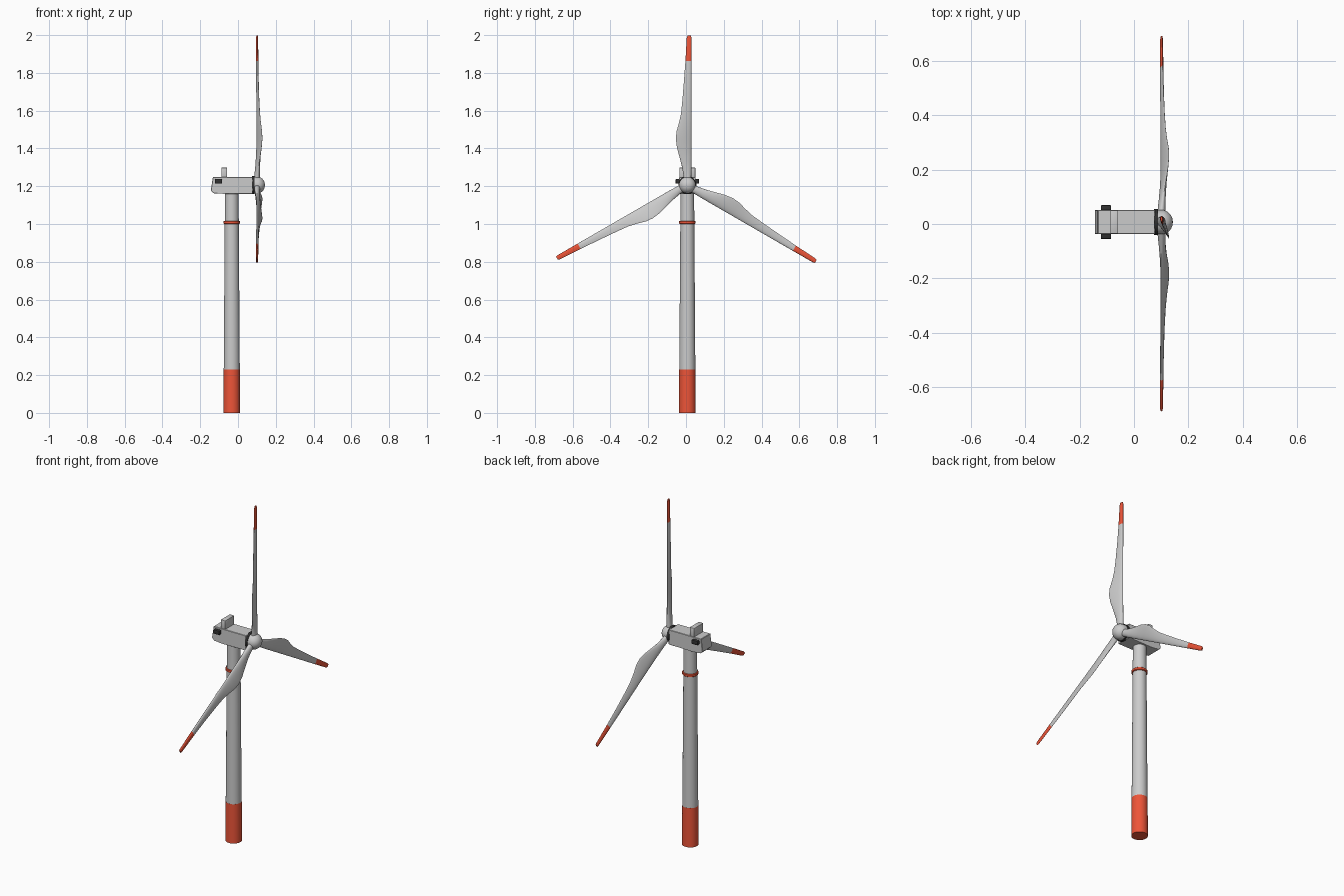
import bpy, bmesh, math
from mathutils import Vector, Matrix

if "Cube" in bpy.data.objects:
    bpy.data.objects.remove(bpy.data.objects["Cube"])

CY = 0.007                       # centre line of tower and nacelle
HUB = Vector((0.1, CY, 1.206))   # rotor centre


def material(name, rgb):
    m = bpy.data.materials.new(name)
    m.diffuse_color = (*rgb, 1)
    m.use_nodes = True
    m.node_tree.nodes["Principled BSDF"].inputs["Base Color"].default_value = m.diffuse_color
    return m


grey = material("grey", (0.6, 0.6, 0.6))
orange = material("orange", (0.85, 0.09, 0.04))
dark = material("dark", (0.03, 0.03, 0.03))


def finish(name, bm, mats=(), smooth=True):
    bmesh.ops.recalc_face_normals(bm, faces=bm.faces)
    me = bpy.data.meshes.new(name)
    bm.to_mesh(me)
    bm.free()
    ob = bpy.data.objects.new(name, me)
    bpy.context.collection.objects.link(ob)
    for m in mats:
        me.materials.append(m)
    if smooth:
        bpy.ops.object.select_all(action='DESELECT')
        ob.select_set(True)
        bpy.context.view_layer.objects.active = ob
        bpy.ops.object.shade_smooth_by_angle(angle=math.radians(35))
    return ob


def loft(bm, rings):
    """Skin closed rings of points and cap both ends."""
    vs = [[bm.verts.new(p) for p in ring] for ring in rings]
    n = len(vs[0])
    for a, b in zip(vs, vs[1:]):
        for i in range(n):
            bm.faces.new((a[i], a[(i + 1) % n], b[(i + 1) % n], b[i]))
    bm.faces.new(vs[0])
    bm.faces.new(vs[-1])


def turned(name, profile, origin, along_x=False, mats=(), n=32):
    """Round part from (height, radius) pairs, on the z or x axis."""
    bm = bmesh.new()
    rings = []
    for h, r in profile:
        ring = []
        for i in range(n):
            a = 2 * math.pi * i / n
            c, s = r * math.cos(a), r * math.sin(a)
            ring.append(Vector(origin) + Vector((h, c, s) if along_x else (c, s, h)))
        rings.append(ring)
    loft(bm, rings)
    return finish(name, bm, mats)


def box(name, lo, hi, mats=(), bevel=0.0):
    bm = bmesh.new()
    lo, hi = Vector(lo), Vector(hi)
    bmesh.ops.create_cube(bm, size=1, matrix=Matrix.Translation((lo + hi) / 2)
                          @ Matrix.Diagonal((*(hi - lo), 1)))
    if bevel:
        bmesh.ops.bevel(bm, geom=bm.edges[:], offset=bevel, segments=2,
                        affect='EDGES', profile=0.5)
    return finish(name, bm, mats, bool(bevel))


# tower
T = (-0.033, CY, 0)
turned("tower_base", [(0, 0.0445), (0.23, 0.043)], T, mats=[orange])
turned("tower", [(0.23, 0.0425), (1.17, 0.036)], T)
turned("tower_ring", [(1.0, 0.040), (1.003, 0.0435), (1.014, 0.0435), (1.017, 0.040)],
       T, mats=[orange])

# nacelle with sloped tail
prof = [(-0.133, 1.248), (-0.144, 1.178), (-0.13, 1.163), (-0.08, 1.160),
        (0.078, 1.160), (0.078, 1.248)]
bm = bmesh.new()
loft(bm, [[(x, CY + s * 0.044, z) for x, z in prof] for s in (-1, 1)])
bmesh.ops.bevel(bm, geom=bm.edges[:], offset=0.002, segments=1, affect='EDGES')
finish("nacelle", bm, smooth=False)

# roof cooler and side vents
box("roof_cooler", (-0.087, CY - 0.042, 1.24), (-0.059, CY + 0.042, 1.298), bevel=0.001)
for side, s in (("left", 1), ("right", -1)):
    y0, y1 = sorted((CY + s * 0.03, CY + s * 0.062))
    box(side + "_vent", (-0.122, y0, 1.214), (-0.084, y1, 1.238), [dark], 0.003)

# hub
H = (0, CY, HUB.z)
turned("hub_collar", [(0.073, 0.048), (0.088, 0.048)], H, True, [dark])
turned("hub", [(0.085, 0.044), (0.108, 0.044), (0.118, 0.041), (0.128, 0.034),
               (0.136, 0.025), (0.141, 0.013), (0.1425, 0.002)], H, True)

# blade stations: radius, leading y, trailing y, trailing x shift, half thickness
stations = [
    (0.00, 0.020, -0.018, 0.000, 0.017), (0.05, 0.021, -0.020, 0.003, 0.016),
    (0.10, 0.022, -0.029, 0.009, 0.014), (0.15, 0.022, -0.042, 0.017, 0.012),
    (0.20, 0.022, -0.055, 0.025, 0.010), (0.245, 0.022, -0.061, 0.029, 0.009),
    (0.285, 0.022, -0.057, 0.027, 0.009), (0.33, 0.022, -0.044, 0.021, 0.008),
    (0.38, 0.022, -0.033, 0.016, 0.008), (0.45, 0.022, -0.026, 0.012, 0.008),
    (0.55, 0.022, -0.018, 0.008, 0.008), (0.658, 0.022, -0.010, 0.005, 0.008),
    (0.78, 0.022, -0.003, 0.003, 0.007), (0.791, 0.019, 0.001, 0.003, 0.005)]


def section(r, lead, trail, shift, half, n=20):
    chord = Vector((shift, trail - lead, 0))
    normal = Vector((0, 0, 1)).cross(chord).normalized()
    flat = min(1, r / 0.2)       # round root turns into a tapered foil
    ring = []
    for i in range(n):
        a = 2 * math.pi * i / n
        t = 0.5 - 0.5 * math.cos(a)
        thick = half * math.sin(a) * (1 - 0.6 * flat * t)
        ring.append(Vector((0, lead, r)) + chord * t + normal * thick)
    return ring


for k in range(3):
    bm = bmesh.new()
    loft(bm, [section(*s) for s in stations])
    for f in bm.faces:
        f.material_index = int(f.calc_center_median().z > 0.66)
    bm.transform(Matrix.Translation(HUB) @ Matrix.Rotation(math.radians(120 * k), 4, 'X'))
    finish(f"blade_{k + 1}", bm, [grey, orange])
